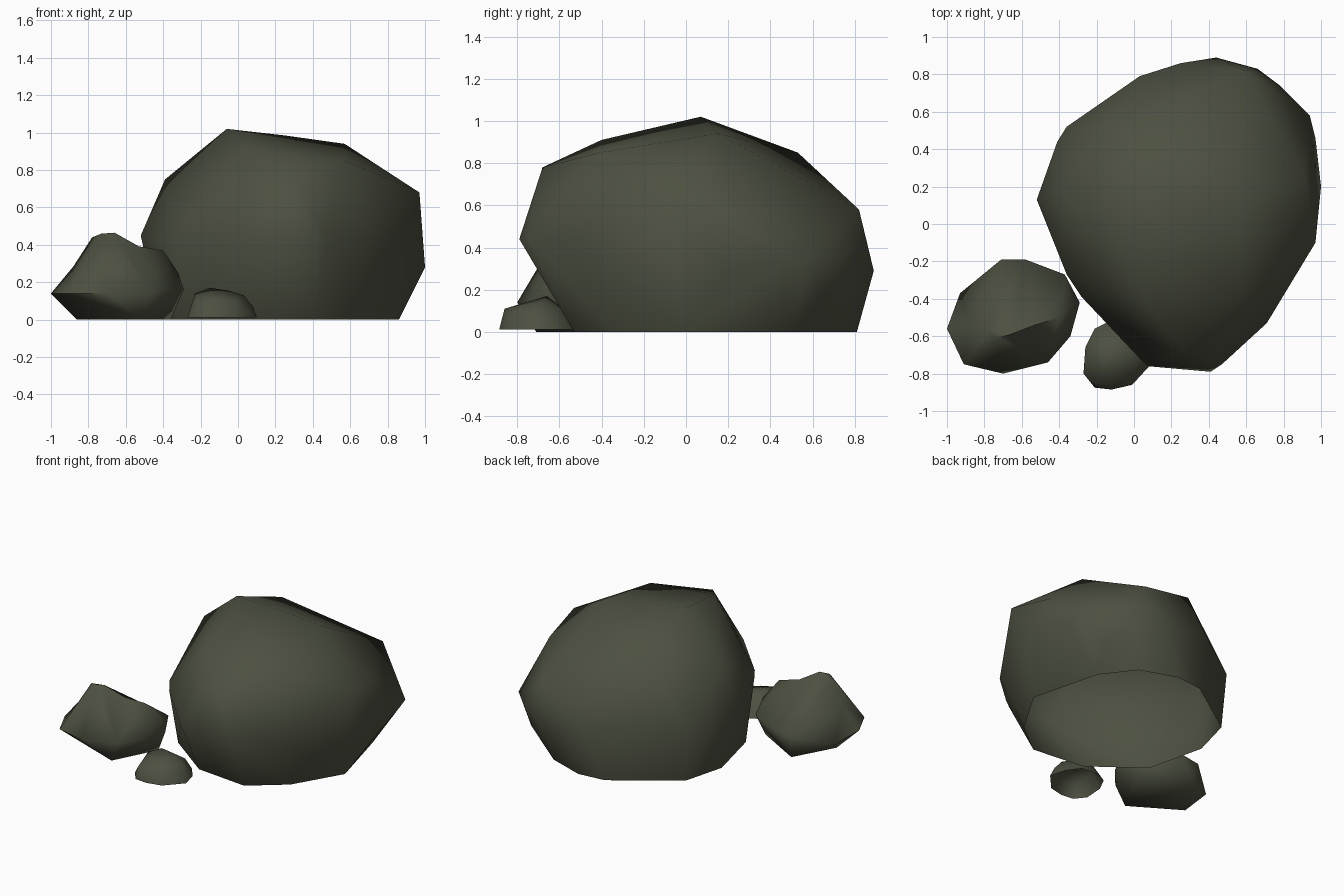
import bpy, bmesh, math
from mathutils import Vector

if "Cube" in bpy.data.objects:
    bpy.data.objects.remove(bpy.data.objects["Cube"])

# One mossy stone colour for everything
stone = bpy.data.materials.new("mossy_stone")
stone.use_nodes = True
COLOUR = (0.073, 0.081, 0.052, 1)
stone.diffuse_color = COLOUR
bsdf = stone.node_tree.nodes["Principled BSDF"]
bsdf.inputs["Base Color"].default_value = COLOUR
bsdf.inputs["Roughness"].default_value = 0.9


def rock(name, corners, base, base_z=0, hollow=False, dents=()):
    """Chiselled rock: hull round its corner points, standing on a flat base outline.
    Each dent is a corner point and how far it is pressed down after hulling."""
    bm = bmesh.new()
    for p in corners + [d[0] for d in dents] + [(x, y, base_z) for x, y in base]:
        bm.verts.new(p)
    bmesh.ops.convex_hull(bm, input=bm.verts[:])
    loose = [v for v in bm.verts if not v.link_faces]
    bmesh.ops.delete(bm, geom=loose, context="VERTS")
    bmesh.ops.recalc_face_normals(bm, faces=bm.faces[:])
    under = [f for f in bm.faces if f.normal.z < -0.98]
    if hollow:
        bmesh.ops.delete(bm, geom=under, context="FACES")
    else:
        bmesh.ops.dissolve_faces(bm, faces=under)
    for point, depth in dents:
        for v in bm.verts:
            if (v.co - Vector(point)).length < 1e-4:
                v.co.z -= depth
    mesh = bpy.data.meshes.new(name)
    bm.to_mesh(mesh)
    bm.free()
    mesh.materials.append(stone)
    obj = bpy.data.objects.new(name, mesh)
    bpy.context.collection.objects.link(obj)
    bpy.ops.object.select_all(action="DESELECT")
    obj.select_set(True)
    bpy.context.view_layer.objects.active = obj
    bpy.ops.object.shade_smooth_by_angle(angle=math.radians(65))


# Large boulder, open underneath: crown, shoulders, then widest girth
crown = [(-.06, .07, 1.02), (.25, .12, .985), (.57, .15, .94),
         (.57, -.41, .85), (.05, -.4, .91)]
shoulders = [(-.39, .17, .75), (.26, -.68, .78), (.97, -.1, .68),
             (.92, .25, .62), (.59, .82, .58), (-.02, .53, .85)]
girth = [(-.52, .13, .45), (-.41, .44, .43), (-.36, .52, .4), (.03, .79, .4),
         (.25, .86, .35), (.44, .89, .29), (.66, .83, .33), (.78, .74, .33),
         (.94, .58, .34), (.97, .46, .33), (1, .2, .28), (.71, -.53, .43),
         (.47, -.75, .45), (.41, -.79, .44), (.07, -.76, .44), (-.28, -.39, .45),
         (-.36, -.27, .46), (.79, .65, .16)]
rock("large_boulder", crown + shoulders + girth,
     [(.86, 0), (.73, .5), (.56, .72), (.3, .81), (.1, .79), (-.34, .49),
      (-.42, .19), (-.32, -.23), (.03, -.49), (.42, -.53), (.66, -.34)],
     hollow=True)

# Medium rock to the side, with a saddle below its peak
rock("medium_rock",
     [(-.78, -.57, .44), (-.73, -.61, .46), (-.66, -.59, .465), (-.4, -.5, .37),
      (-.32, -.43, .25),
      (-1, -.56, .14), (-.93, -.37, .09), (-.71, -.19, .16), (-.58, -.19, .18),
      (-.37, -.27, .2), (-.29, -.42, .16), (-.34, -.6, .16), (-.46, -.74, .15),
      (-.7, -.8, .14), (-.91, -.75, .14)],
     [(-.86, -.5), (-.52, -.71), (-.36, -.4), (-.7, -.21)],
     dents=[((-.53, -.54, .43), .038), ((-.88, -.55, .34), .055)])

# Small pebble, open underneath
rock("small_pebble",
     [(-.15, -.66, .17), (-.05, -.68, .155), (-.23, -.7, .14), (-.13, -.86, .11),
      (.03, -.7, .13), (-.02, -.83, .1), (-.12, -.57, .1), (.08, -.72, .07),
      (-.21, -.85, .09), (-.02, -.58, .1)],
     [(-.27, -.8), (-.26, -.66), (-.21, -.56), (-.13, -.52), (0, -.53), (.07, -.62),
      (.1, -.74), (-.01, -.86), (-.12, -.885), (-.21, -.875)],
     base_z=.012, hollow=True)
